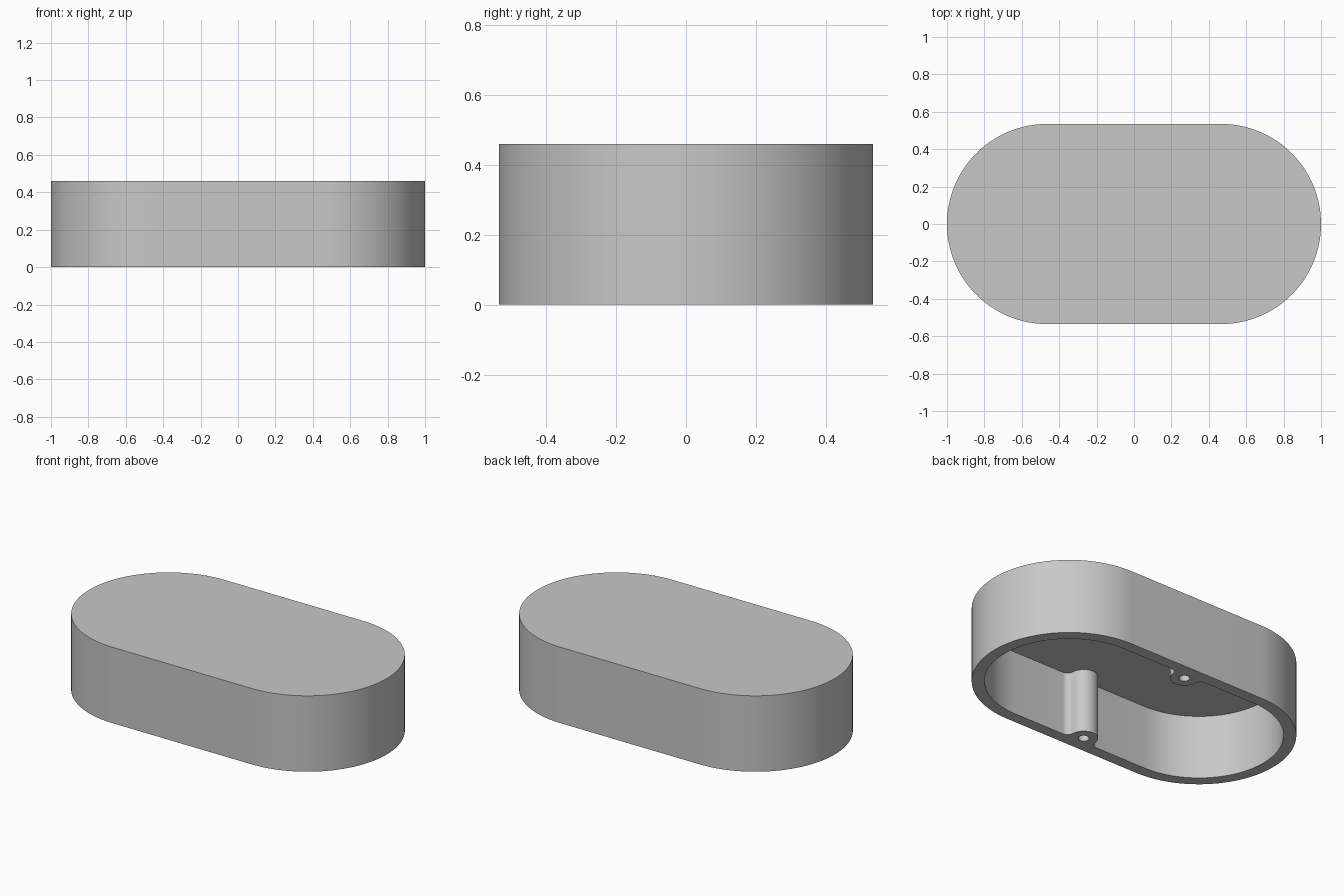
import bpy
import bmesh
from math import cos, sin, radians, pi, atan2, degrees

if "Cube" in bpy.data.objects:
    bpy.data.objects.remove(bpy.data.objects["Cube"])

HEIGHT, WALL = 0.46, 0.07
OUTER_R = 0.535
INNER_R = OUTER_R - WALL
END_X = 1 - OUTER_R                  # centre of each rounded end
BOSS_Y, BOSS_R = 0.43, 0.08          # screw boss on each long wall
FILLET_X, FILLET_R = 0.12, 0.04      # blend between boss and wall
HOLE_R, HOLE_DEPTH = 0.03, 0.3

grey = bpy.data.materials.new("light grey")
grey.use_nodes = True
colour = (0.58, 0.58, 0.58, 1)
grey.diffuse_color = colour
grey.node_tree.nodes["Principled BSDF"].inputs["Base Color"].default_value = colour


def arc(cx, cy, r, start, end, steps):
    """Points along an arc, angles in degrees."""
    angles = [radians(start + (end - start) * i / steps) for i in range(steps + 1)]
    return [(cx + r * cos(a), cy + r * sin(a)) for a in angles]


def with_half_turn(points):
    return points + [(-x, -y) for x, y in points]


def prism(name, outline, z0, z1):
    """Extrude a closed outline between two heights."""
    bm = bmesh.new()
    face = bm.faces.new([bm.verts.new((x, y, z0)) for x, y in outline])
    top = bmesh.ops.extrude_face_region(bm, geom=[face])["geom"]
    moved = [v for v in top if isinstance(v, bmesh.types.BMVert)]
    bmesh.ops.translate(bm, verts=moved, vec=(0, 0, z1 - z0))
    bmesh.ops.recalc_face_normals(bm, faces=bm.faces)
    mesh = bpy.data.meshes.new(name)
    bm.to_mesh(mesh)
    bm.free()
    mesh.materials.append(grey)
    obj = bpy.data.objects.new(name, mesh)
    bpy.context.collection.objects.link(obj)
    return obj


# Outer shell with rounded ends
shell = prism("cover_shell", with_half_turn(arc(END_X, 0, OUTER_R, -90, 90, 64)), 0, HEIGHT)

# Cavity outline: rounded end, then a filleted boss bulging in from the long wall
fillet_y = INNER_R - FILLET_R
tilt = degrees(atan2(BOSS_Y - fillet_y, FILLET_X))
half = arc(END_X, 0, INNER_R, -90, 90, 64)
half += arc(FILLET_X, fillet_y, FILLET_R, 90, 180 - tilt, 10)
half += arc(0, BOSS_Y, BOSS_R, -tilt, tilt - 180, 24)[1:-1]
half += arc(-FILLET_X, fillet_y, FILLET_R, tilt, 90, 10)
cutters = [prism("cavity_cutter", with_half_turn(half), -0.1, HEIGHT - WALL)]

# Blind screw holes
for side in (-1, 1):
    ring = arc(0, side * BOSS_Y, HOLE_R, 0, 360, 32)[:-1]
    cutters.append(prism("screw_hole_cutter", ring, -0.1, HOLE_DEPTH))

# Cut the shell and drop the cutters
bpy.ops.object.select_all(action="DESELECT")
bpy.context.view_layer.objects.active = shell
shell.select_set(True)
for cutter in cutters:
    cutter.hide_render = True
    mod = shell.modifiers.new("cut", "BOOLEAN")
    mod.operation = "DIFFERENCE"
    mod.solver = "EXACT"
    mod.object = cutter
    bpy.ops.object.modifier_apply(modifier=mod.name)
    bpy.data.objects.remove(cutter)

bpy.ops.object.shade_smooth_by_angle(angle=pi / 6)
